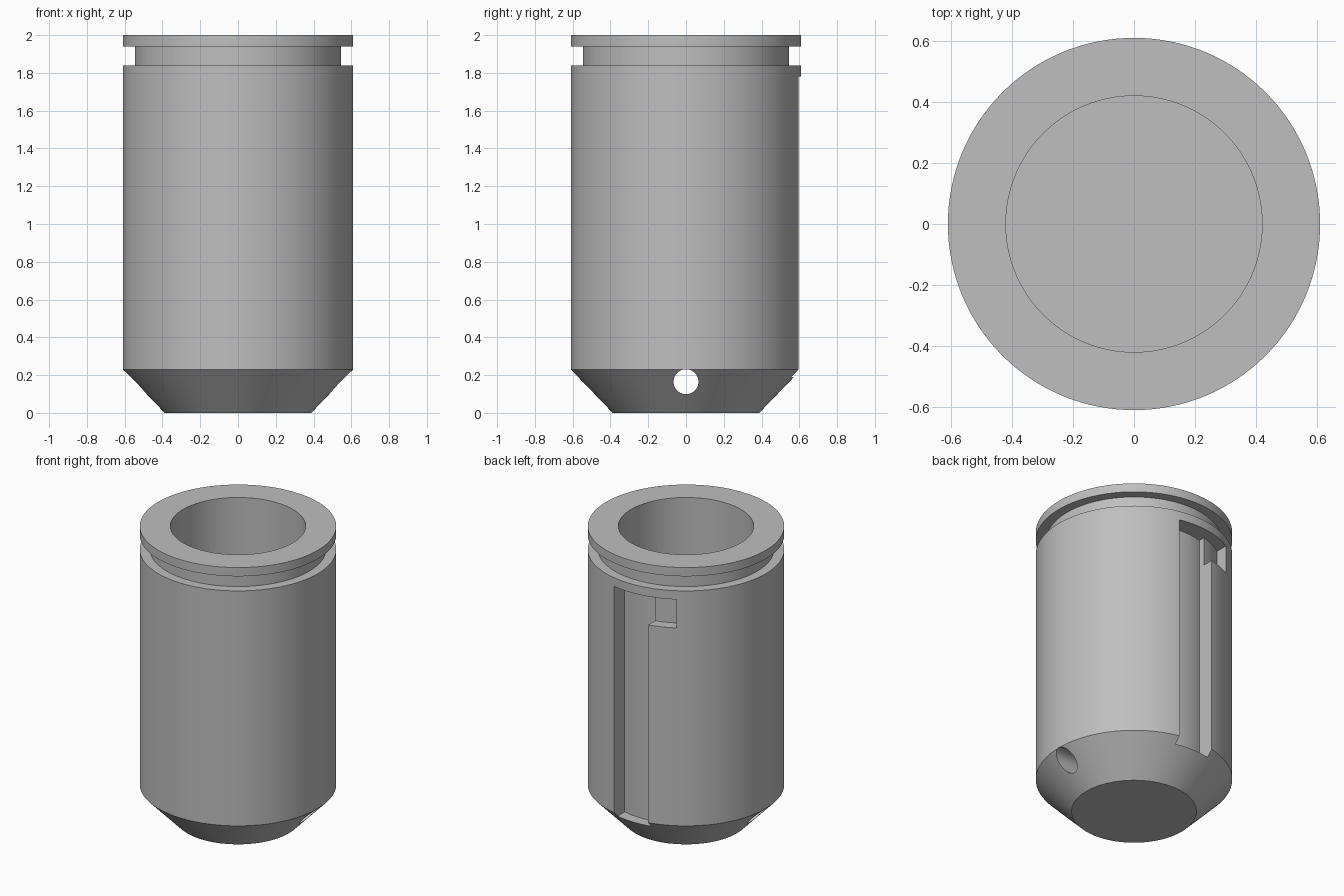
import bpy, bmesh, math
from mathutils import Vector

cube = bpy.data.objects.get("Cube")
if cube:
    bpy.data.objects.remove(cube, do_unlink=True)

# Single metal colour
metal = bpy.data.materials.new("plain grey metal")
metal.use_nodes = True
GREY = (0.52, 0.52, 0.52, 1)
metal.diffuse_color = GREY
metal.node_tree.nodes["Principled BSDF"].inputs["Base Color"].default_value = GREY


def make_object(name, bm):
    bmesh.ops.recalc_face_normals(bm, faces=bm.faces)
    mesh = bpy.data.meshes.new(name)
    bm.to_mesh(mesh)
    bm.free()
    mesh.materials.append(metal)
    obj = bpy.data.objects.new(name, mesh)
    bpy.context.collection.objects.link(obj)
    return obj


def lathe(name, profile, steps=128):
    """Revolve (radius, height) points about the z axis."""
    bm = bmesh.new()
    verts = [bm.verts.new((0, r, z)) for r, z in profile]
    edges = [bm.edges.new(pair) for pair in zip(verts, verts[1:])]
    bmesh.ops.spin(bm, geom=verts + edges, cent=(0, 0, 0), axis=(0, 0, 1),
                   angle=math.tau, steps=steps)
    bmesh.ops.remove_doubles(bm, verts=bm.verts, dist=0.0001)
    return make_object(name, bm)


def prism(name, outline, depth):
    """Extrude a closed outline along a vector."""
    bm = bmesh.new()
    face = bm.faces.new([bm.verts.new(p) for p in outline])
    grown = bmesh.ops.extrude_face_region(bm, geom=[face])["geom"]
    moved = [v for v in grown if isinstance(v, bmesh.types.BMVert)]
    bmesh.ops.translate(bm, verts=moved, vec=Vector(depth))
    return make_object(name, bm)


def slot_cutter(name, x0, x1, floor_radius, z0, z1, steps=12):
    """Straight-sided cutter whose inner face follows a cylinder."""
    xs = [x0 + (x1 - x0) * i / steps for i in range(steps + 1)]
    outline = [(x, math.sqrt(floor_radius ** 2 - x * x), z0) for x in xs]
    outline += [(x1, 0.8, z0), (x0, 0.8, z0)]
    return prism(name, outline, (0, 0, z1 - z0))


def cut(target, cutter):
    mod = target.modifiers.new(cutter.name, 'BOOLEAN')
    mod.operation = 'DIFFERENCE'
    mod.solver = 'EXACT'
    mod.object = cutter
    bpy.context.view_layer.objects.active = target
    bpy.ops.object.modifier_apply(modifier=mod.name)
    bpy.data.objects.remove(cutter, do_unlink=True)


# Sleeve body: tapered foot, barrel, neck groove, top flange, blind bore
R, NECK, BORE = 0.61, 0.546, 0.42
body = lathe("sleeve_body", [
    (0, 0), (0.388, 0), (R, 0.23), (R, 1.84), (NECK, 1.84), (NECK, 1.94),
    (R, 1.94), (R, 2), (BORE, 2), (BORE, 0.3), (0, 0.3)])

# Cross hole through the tapered foot
ring = [math.tau * i / 48 for i in range(48)]
cut(body, prism("cross_hole", [(-1, 0.066 * math.cos(a), 0.165 + 0.066 * math.sin(a))
                               for a in ring], (2, 0, 0)))

# Locking slot in the back, with a shallower side leg at its top
cut(body, slot_cutter("long_slot", -0.13, 0.13, 0.495, 0.19, 1.78))
cut(body, slot_cutter("slot_leg", -0.30, 0.0, 0.537, 1.585, 1.78))

# Smooth round faces, crisp edges
bpy.ops.object.select_all(action='DESELECT')
body.select_set(True)
bpy.context.view_layer.objects.active = body
bpy.ops.object.shade_smooth_by_angle(angle=math.radians(25))
